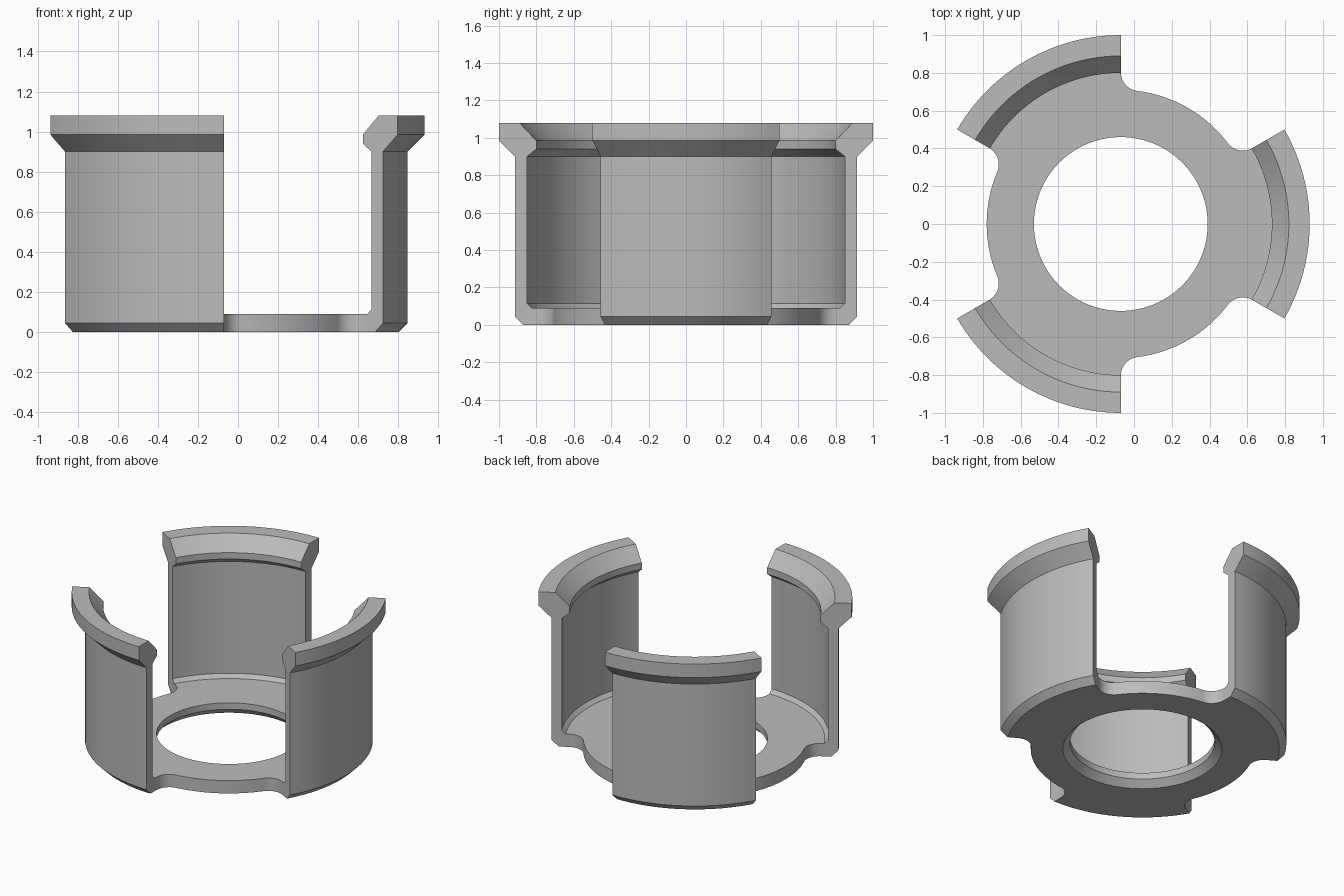
import bpy, bmesh
from math import radians, degrees, sin, cos, asin, sqrt, pi

cube = bpy.data.objects.get("Cube")
if cube:
    bpy.data.objects.remove(cube, do_unlink=True)

CENTRE_X = -0.07                  # ring axis, offset so the bounds are centred
PLATE_R, PLATE_H, FILLET = 0.71, 0.09, 0.10
REACH = PLATE_R + FILLET          # distance of fillet centres from the axis
ROOT_R = sqrt(REACH**2 - FILLET**2)
FILLET_ANGLE = degrees(asin(FILLET / REACH))

# Hole edge with its lower chamfer, as (radius, height)
HOLE = [(0.46, PLATE_H), (0.46, 0.045), (0.505, 0)]
# Upright clip with flared, hooked rim
CLIP = [(ROOT_R, 0), (0.87, 0), (0.915, 0.045), (0.915, 0.90), (1.0, 0.985),
        (1.0, 1.08), (0.89, 1.08), (0.80, 0.985), (0.80, 0.94), (0.85, 0.90),
        (0.85, 0.115), (0.825, PLATE_H), (ROOT_R, PLATE_H)]


def gap_radius(phi):
    """Plate edge radius, phi degrees away from the nearest clip end."""
    if phi >= FILLET_ANGLE:
        return PLATE_R
    a = radians(phi - FILLET_ANGLE)
    return REACH * cos(a) - sqrt(max(0, FILLET**2 - (REACH * sin(a))**2))


def add_ring(bm, profile, angle):
    a = radians(angle)
    return [bm.verts.new((CENTRE_X + r * cos(a), r * sin(a), z)) for r, z in profile]


def bridge(bm, rings):
    for a, b in zip(rings, rings[1:]):
        for i in range(len(a)):
            j = (i + 1) % len(a)
            bm.faces.new((a[i], a[j], b[j], b[i]))


# Angles across a gap, closely spaced along the fillets
near = [FILLET_ANGLE * (1 - cos(pi / 2 * i / 10)) for i in range(11)]
middle = [FILLET_ANGLE + (60 - 2 * FILLET_ANGLE) * i / 16 for i in range(1, 16)]
gap_angles = near + middle + [60 - p for p in reversed(near)]

bm = bmesh.new()
for k in range(3):
    start = 120 * k - 30
    # Clip sector, with its exposed end faces
    rings = [add_ring(bm, HOLE + CLIP, start + 2.5 * i) for i in range(25)]
    bridge(bm, rings)
    for ring in (rings[0], rings[-1]):
        bm.faces.new(ring[len(HOLE):])
    # Plate sector between two clips
    gap = []
    for phi in gap_angles:
        r = gap_radius(min(phi, 60 - phi))
        gap.append(add_ring(bm, HOLE + [(r, 0), (r, PLATE_H)], start + 60 + phi))
    bridge(bm, gap)

bmesh.ops.remove_doubles(bm, verts=bm.verts, dist=0.0002)
bmesh.ops.recalc_face_normals(bm, faces=bm.faces)
mesh = bpy.data.meshes.new("clip_ring")
bm.to_mesh(mesh)
bm.free()

# Plain grey material
grey = bpy.data.materials.new("plain grey")
grey.use_nodes = True
colour = (0.5, 0.5, 0.5, 1)
grey.diffuse_color = colour
grey.node_tree.nodes["Principled BSDF"].inputs["Base Color"].default_value = colour
mesh.materials.append(grey)

ring_obj = bpy.data.objects.new("clip_ring", mesh)
bpy.context.collection.objects.link(ring_obj)
bpy.ops.object.select_all(action='DESELECT')
ring_obj.select_set(True)
bpy.context.view_layer.objects.active = ring_obj
bpy.ops.object.shade_smooth_by_angle(angle=radians(25))
